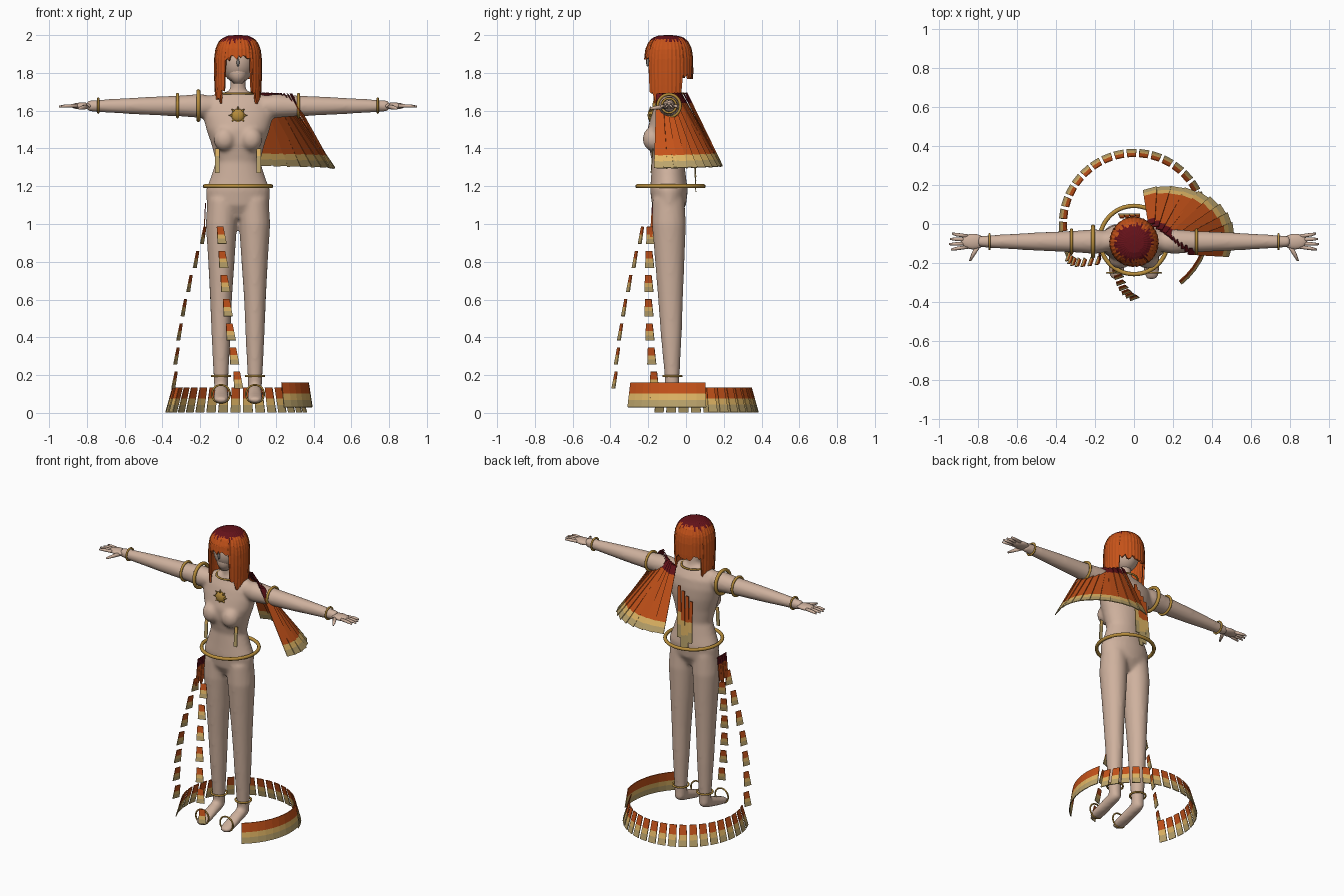
import bpy, bmesh, math, random
from mathutils import Vector, Matrix

random.seed(4)
V = Vector
cube = bpy.data.objects.get("Cube")
if cube:
    bpy.data.objects.remove(cube, do_unlink=True)


def material(name, r, g, b):
    m = bpy.data.materials.new(name)
    m.use_nodes = True
    m.diffuse_color = (r, g, b, 1)
    node = next(n for n in m.node_tree.nodes if n.type == 'BSDF_PRINCIPLED')
    node.inputs["Base Color"].default_value = (r, g, b, 1)
    node.inputs["Roughness"].default_value = 0.7
    return m


SKIN = material("skin", .62, .44, .34)
ORANGE = material("burnt_orange", .56, .085, .01)
RED = material("dark_red", .13, .006, .01)
GOLD = material("ring_gold", .48, .27, .045)
PALE = material("pale_gold", .76, .47, .13)
TAN = material("tan", .5, .37, .15)
GREY = material("grey_gem", .22, .2, .18)
PLUMAGE = [RED, ORANGE, PALE, TAN]


def finish(bm, name, mats, smooth=True):
    bmesh.ops.recalc_face_normals(bm, faces=bm.faces)
    mesh = bpy.data.meshes.new(name)
    bm.to_mesh(mesh)
    bm.free()
    for m in mats:
        mesh.materials.append(m)
    for p in mesh.polygons:
        p.use_smooth = smooth
    ob = bpy.data.objects.new(name, mesh)
    bpy.context.collection.objects.link(ob)
    return ob


def loft(bm, rings, u, v, n=20):
    """Closed tube through (centre, radius along u, radius along v)."""
    u, v = V(u), V(v)
    loops = []
    for c, a, b in rings:
        angs = [math.tau * i / n for i in range(n)]
        loops.append([bm.verts.new(V(c) + u * a * math.cos(t) + v * b * math.sin(t)) for t in angs])
    for p, q in zip(loops, loops[1:]):
        for i in range(n):
            bm.faces.new((p[i], p[(i + 1) % n], q[(i + 1) % n], q[i]))
    bm.faces.new(loops[0])
    bm.faces.new(loops[-1])


def ball(bm, c, size, seg=20):
    mat = Matrix.Translation(c) @ Matrix.Diagonal((*size, 1))
    bmesh.ops.create_uvsphere(bm, u_segments=seg, v_segments=seg // 2, radius=1, matrix=mat)


def ring(name, c, R, r, rot=(0, 0, 0)):
    bpy.ops.mesh.primitive_torus_add(location=c, rotation=rot, major_radius=R, minor_radius=r,
                                     major_segments=40, minor_segments=10)
    ob = bpy.context.object
    ob.name = name
    ob.data.materials.append(GOLD)
    ob.data.shade_smooth()


def feather(bm, a, b, side, wa, wb, bands):
    """Flat strip from a to b, split into (end fraction, material) bands."""
    a, b, side = V(a), V(b), V(side).normalized()

    def pair(t):
        c, w = a.lerp(b, t), (wa + (wb - wa) * t) / 2
        return [bm.verts.new(c - side * w), bm.verts.new(c + side * w)]
    p = pair(0)
    for t, mat in bands:
        q = pair(t)
        bm.faces.new((p[0], p[1], q[1], q[0])).material_index = mat
        p = [bm.verts.new(x.co) for x in q]
    bmesh.ops.remove_doubles(bm, verts=bm.verts, dist=1e-6)


def plates(bm, name, thick=.005):
    ob = finish(bm, name, PLUMAGE, False)
    s = ob.modifiers.new("thickness", 'SOLIDIFY')
    s.thickness, s.offset = thick, 0


# Body: overlapping lofts fused into one smooth skin
X, Y, Z = (1, 0, 0), (0, 1, 0), (0, 0, 1)
bm = bmesh.new()
torso = [(1.03, .12, -.14, -.04), (1.1, .165, -.18, 0), (1.18, .17, -.19, .01),
         (1.25, .143, -.185, 0), (1.33, .118, -.18, -.01), (1.42, .14, -.2, 0),
         (1.5, .168, -.205, .01), (1.57, .185, -.185, .01), (1.63, .185, -.165, 0),
         (1.68, .15, -.14, -.03), (1.7, .06, -.13, -.05)]
loft(bm, [((0, (f + k) / 2, z), w, (k - f) / 2) for z, w, f, k in torso], X, Y, 32)
loft(bm, [((0, -.085, 1.65), .06, .055), ((0, -.09, 1.72), .042, .042), ((0, -.095, 1.8), .042, .042)], X, Y)
leg = [(1.13, .082, .08, .085), (1, .088, .083, .09), (.8, .088, .07, .078), (.6, .09, .058, .066),
       (.4, .09, .05, .055), (.2, .09, .04, .04), (.12, .09, .036, .037)]
for s in (-1, 1):
    ball(bm, (s * .07, -.175, 1.45), (.06, .055, .065))
    loft(bm, [((s * cx, -.09 + .02 * (1 - z), z), a, b) for z, cx, a, b in leg], X, Y)
    loft(bm, [((s * x, -.09, 1.625), r, r) for x, r in
              ((.12, .05), (.2, .064), (.3, .056), (.5, .047), (.74, .033), (.8, .028))], Y, Z)
    loft(bm, [((s * .09, y, z), a, b) for y, z, a, b in
              ((-.035, .125, .02, .02), (-.07, .125, .036, .036), (-.14, .105, .038, .035),
               (-.2, .085, .042, .028), (-.25, .072, .042, .022), (-.285, .068, .025, .012))], X, Z)
body = finish(bm, "body", [SKIN])
rm = body.modifiers.new("fuse", 'REMESH')
rm.mode, rm.voxel_size, rm.use_smooth_shade = 'VOXEL', .011, True
sm = body.modifiers.new("soften", 'SMOOTH')
sm.factor, sm.iterations = .5, 6

# Hands
for s, name in ((-1, "right_hand"), (1, "left_hand")):
    bm = bmesh.new()
    ball(bm, (s * .825, -.09, 1.625), (.062, .04, .018))
    for i in range(4):
        y = (i - 1.5) * .02
        tip = .952 - .012 * abs(i - 1.3)
        loft(bm, [((s * .85, -.09 + y * .9, 1.625), .01, .01), ((s * .91, -.09 + y * 1.2, 1.625), .009, .009),
                  ((s * tip, -.09 + y * 1.35, 1.622), .005, .005)], Y, Z, 10)
    loft(bm, [((s * .795, -.105, 1.622), .015, .013), ((s * .82, -.15, 1.617), .012, .011),
              ((s * .84, -.19, 1.612), .006, .006)], X, Z, 10)
    finish(bm, name, [SKIN])

# Head and forehead gem
bm = bmesh.new()
ball(bm, (0, -.095, 1.86), (.09, .105, .115), 28)
loft(bm, [((0, -.12, 1.85), .075, .075), ((0, -.13, 1.78), .05, .055), ((0, -.14, 1.745), .025, .03)], X, Y)
finish(bm, "head", [SKIN])
bm = bmesh.new()
ball(bm, (0, -.203, 1.855), (.008, .008, .022), 10)
finish(bm, "face_gem", [GREY])

# Hair: dome with a fringe, long side locks and a shorter back
profile = [(2, .012), (1.997, .05), (1.985, .08), (1.965, .1), (1.93, .117), (1.88, .124),
           (1.8, .125), (1.72, .122), (1.6, .115)]


def hair_radius(z):
    for (z0, r0), (z1, r1) in zip(profile, profile[1:]):
        if z >= z1:
            return r0 + (r1 - r0) * (z0 - z) / (z0 - z1)
    return profile[-1][1]


bm = bmesh.new()
cols, rows = 72, 14
grid = []
for i in range(cols):
    deg = abs((i + .5) * 360 / cols - 180)  # 0 at the front, 180 at the back
    low = 1.885 if deg < 34 else 1.66 if deg < 125 else 1.79
    low += random.uniform(-.025, .01)
    if 34 < deg < 50:
        low += .05
    t = math.radians((i + .5) * 360 / cols + 90)
    col = []
    for j in range(rows + 1):
        f = j / rows
        z = 2 - (2 - low) * f ** 1.8
        r = hair_radius(z) + (.0025 if i % 2 else 0)
        back = 1 + .05 * max(0, math.sin(t))
        col.append(bm.verts.new((r * math.cos(t), -.095 + r * back * math.sin(t), z)))
    grid.append(col)
for i in range(cols):
    p, q = grid[i], grid[(i + 1) % cols]
    crown = random.choice((.085, .095, .105))
    for j in range(rows):
        f = bm.faces.new((p[j], q[j], q[j + 1], p[j + 1]))
        c = f.calc_center_median()
        f.material_index = 1 if math.hypot(c.x, c.y + .095) < crown and c.z > 1.95 else 0
bm.faces.new([c[0] for c in grid]).material_index = 1
hair = finish(bm, "hair", [ORANGE, RED], False)
sol = hair.modifiers.new("thickness", 'SOLIDIFY')
sol.thickness, sol.offset = .012, -1

# Gold rings on neck, hips, arms, ankles and feet
Q = math.pi / 2
ring("neck_ring", (0, -.09, 1.69), .08, .006)
ring("hip_ring", (0, -.082, 1.2), .175, .011)
for x, R, r in ((-.21, .076, .011), (-.32, .06, .008), (.32, .06, .008), (-.74, .038, .006), (.74, .038, .006)):
    ring("arm_ring", (x, -.09, 1.627), R, r, (0, Q, 0))
for s in (-1, 1):
    ring("ankle_ring", (s * .09, -.072, .195), .048, .006)
    ring("foot_ring", (s * .09, -.25, .1), .048, .005, (Q, 0, 0))

# Sun pendant
bm = bmesh.new()
ball(bm, (0, -.185, 1.575), (.035, .018, .035))
for i in range(8):
    spin = Matrix.Rotation(i * math.tau / 8, 4, 'Y')
    m = Matrix.Translation((0, -.188, 1.575)) @ spin @ Matrix.Translation((0, 0, .041))
    bmesh.ops.create_cone(bm, cap_ends=True, segments=8, radius1=.008, radius2=0, depth=.02, matrix=m)
finish(bm, "sun_pendant", [GOLD])

# Shoulder cape: a fan of long feathers
bm = bmesh.new()
count = 11
for i in range(count):
    t = i / (count - 1)
    phi = math.radians(105 - 122 * t)
    top = V((.09, 0, 1.695)).lerp(V((.28, -.14, 1.69)), t)
    end = V((.17 + .34 * math.cos(phi), -.06 + .25 * math.sin(phi), 1.31 - .015 * t))
    feather(bm, top, end, (math.sin(phi), -math.cos(phi), .05), .035, .075,
            [(.14, 0), (.83, 1), (.91, 2), (1, 3)])
plates(bm, "shoulder_cape")

# Hanging feathers on the waist, back and right hip
bm = bmesh.new()
for s in (-1, 1):
    feather(bm, (s * .11, -.175, 1.4), (s * .11, -.185, 1.27), X, .022, .024, [(.3, 2), (1, 3)])
plates(bm, "waist_tabs")
bm = bmesh.new()
for i, drop in enumerate((.06, .02, 0, .08)):
    x = -.06 + i * .027
    feather(bm, (x, .03 + .003 * i, 1.5 + .03 * i), (x - .006, .052, 1.17 + drop), X, .022, .03,
            [(.5, 1), (.75, 2), (1, 3)])
plates(bm, "back_feathers")
bm = bmesh.new()
for i in range(4):
    y = -.17 + i * .024
    feather(bm, (-.172, y, 1.11), (-.18, y - .01, .93 + .02 * (i % 2)), Y, .02, .022, [(.3, 0), (1, 1)])
plates(bm, "hip_feathers")

# Two trailing chains of small plates
for name, a, b, side in (("outer_chain", V((-.175, -.19, .985)), V((-.335, -.155, .09)), (.35, 1, 0)),
                         ("inner_chain", V((-.095, -.23, .985)), V((.015, -.38, .09)), (1, .35, 0))):
    bm = bmesh.new()
    for i in range(7):
        t = i / 7
        p, q = a.lerp(b, t), a.lerp(b, t + .1)
        bow = V((-.035 if "outer" in name else -.015, -.025, 0))
        p, q = p + bow * math.sin(math.pi * t), q + bow * math.sin(math.pi * t)
        feather(bm, p, q, side, .036, .05, [(.45, 1), (.7, 2), (1, 3)])
    plates(bm, name)

# Hem around the feet: a solid sweep, then separate plates
bm = bmesh.new()
hem = [(.45, 1), (.7, 2), (1, 3)]


def hem_plate(deg, r0, r1, z0, z1, w0, w1):
    c, s = math.cos(math.radians(deg)), math.sin(math.radians(deg))
    feather(bm, (r0 * c, r0 * s, z0), (r1 * c, r1 * s, z1), (-s, c, 0), w0, w1, hem)


for i in range(9):
    hem_plate(-48 + i * 7.5, .372, .392, .16, .03, .0495, .052)
for i in range(19):
    hem_plate(22 + i * 10, .345, .382, .135, .003, .044, .052)
plates(bm, "floor_hem")
